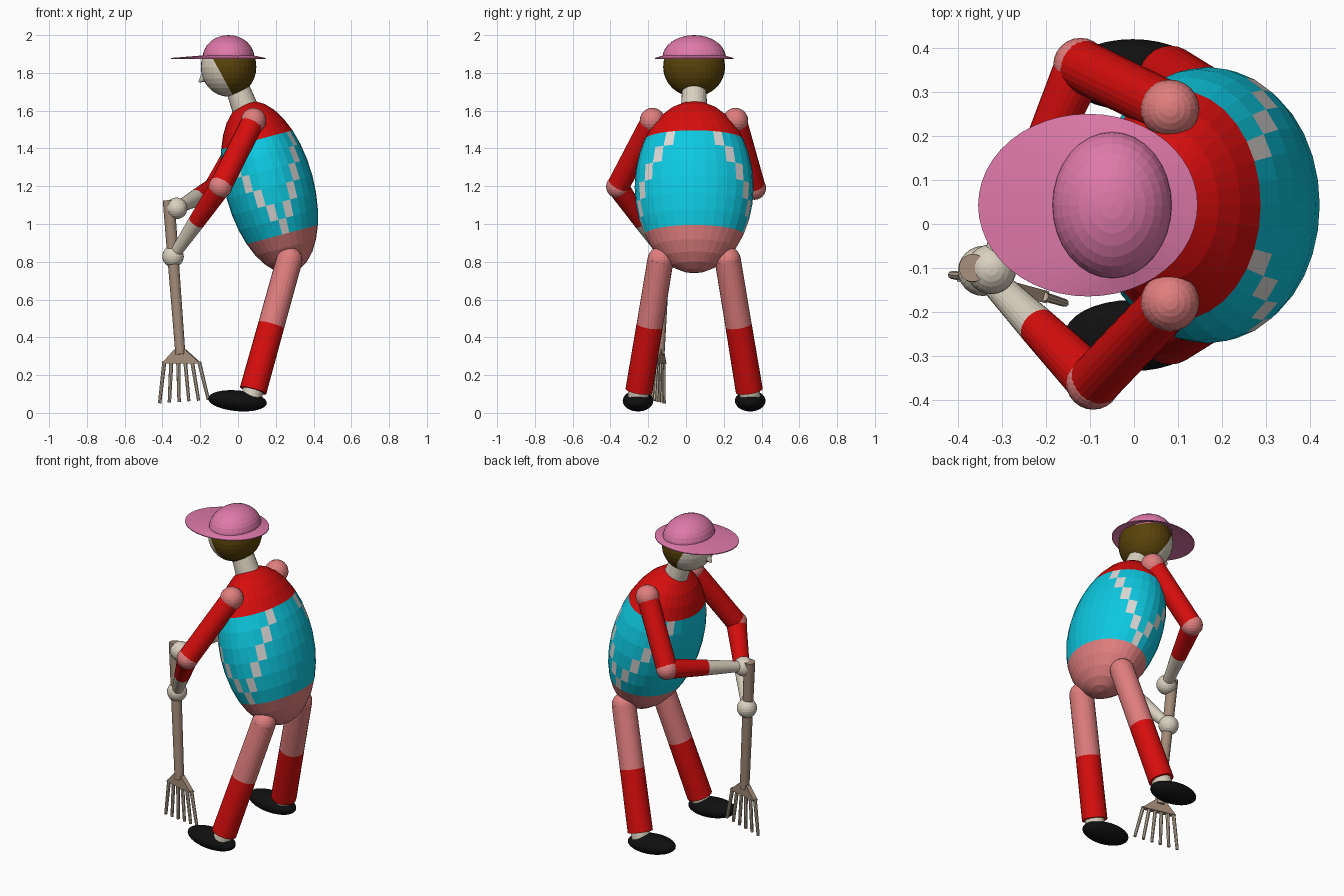
import bpy, bmesh, math
from mathutils import Vector, Matrix

if "Cube" in bpy.data.objects:
    bpy.data.objects.remove(bpy.data.objects["Cube"])

COLOURS = {
    "red": (0.68, 0.004, 0.004), "cyan": (0.004, 0.58, 0.75), "salmon": (0.75, 0.21, 0.21),
    "hat_pink": (0.73, 0.19, 0.40), "hair_brown": (0.10, 0.055, 0.003), "skin": (0.70, 0.63, 0.52),
    "wood": (0.37, 0.26, 0.19), "pale_grey": (0.72, 0.70, 0.68), "black": (0.005, 0.005, 0.005),
    "tine_beige": (0.58, 0.48, 0.36)}
MATS = {}
for n, c in COLOURS.items():
    MATS[n] = bpy.data.materials.new(n)
    MATS[n].diffuse_color = (*c, 1)

MID = 0.043   # y of the figure's mirror plane


def finish(bm, name, *mats, smooth=False):
    bmesh.ops.recalc_face_normals(bm, faces=bm.faces)
    me = bpy.data.meshes.new(name)
    for f in bm.faces:
        f.smooth = smooth
    bm.to_mesh(me)
    bm.free()
    for m in mats:
        me.materials.append(MATS[m])
    ob = bpy.data.objects.new(name, me)
    bpy.context.collection.objects.link(ob)
    return ob


def cone(name, a, b, r1, r2, mat, segs=24):
    """Tapered tube from point a to point b."""
    a, b = Vector(a), Vector(b)
    d = b - a
    bm = bmesh.new()
    bmesh.ops.create_cone(bm, cap_ends=True, segments=segs, radius1=r1, radius2=max(r2, 0.0005), depth=d.length,
                          matrix=Matrix.Translation((a + b) / 2) @ d.to_track_quat('Z', 'Y').to_matrix().to_4x4())
    return finish(bm, name, mat)


def ball_mesh(centre, radii, tilt=0, u=24, v=12):
    bm = bmesh.new()
    m = Matrix.Translation(centre) @ Matrix.Rotation(math.radians(tilt), 4, 'Y') @ Matrix.Diagonal((*radii, 1))
    bmesh.ops.create_uvsphere(bm, u_segments=u, v_segments=v, radius=1)
    return bm, m


def ball(name, centre, radii, mat, tilt=0, u=24, v=12):
    if not isinstance(radii, tuple):
        radii = (radii,) * 3
    bm, m = ball_mesh(centre, radii, tilt, u, v)
    bm.transform(m)
    return finish(bm, name, mat)


# Torso: tilted ellipsoid with yoke, jumper with a V of pale cells per side, and hips
bm, m = ball_mesh((0.167, MID, 1.195), (0.235, 0.315, 0.467), -15, 32, 16)
STEP = 11.25
for f in bm.faces:
    c = f.calc_center_median()
    lat = math.degrees(math.atan2(c.z, math.hypot(c.x, c.y)))
    col = math.floor(abs(math.degrees(math.atan2(c.y, c.x))) / STEP)
    row = math.floor((3 * STEP - lat) / STEP)
    if row < 0:
        f.material_index = 0
    elif row > 5:
        f.material_index = 2
    else:
        f.material_index = 3 if col in (2 + row, 12 - row) else 1
bm.transform(m)
finish(bm, "torso", "red", "cyan", "salmon", "pale_grey")

# Neck, head with hair behind a slanted cut, nose
cone("neck", (0.05, MID, 1.58), (-0.01, MID, 1.74), 0.072, 0.062, "skin")
bm, m = ball_mesh((-0.05, MID, 1.832), (0.147, 0.164, 0.158), 0, 32, 16)
bm.transform(m)
point, normal = Vector((-0.125, MID, 1.86)), Vector((1, 0, 0.55)).normalized()
bmesh.ops.bisect_plane(bm, geom=bm.verts[:] + bm.edges[:] + bm.faces[:], plane_co=point, plane_no=normal)
for f in bm.faces:
    f.material_index = int((f.calc_center_median() - point).dot(normal) > 0)
finish(bm, "head", "skin", "hair_brown")
cone("nose", (-0.165, MID, 1.785), (-0.207, MID, 1.752), 0.035, 0.004, "skin", 12)

# Sun hat: dome and thin, slightly drooping oval brim
bm, m = ball_mesh((-0.05, MID, 1.88), (0.137, 0.168, 0.12), 0, 32, 16)
bmesh.ops.bisect_plane(bm, geom=bm.verts[:] + bm.edges[:] + bm.faces[:], plane_co=(0, 0, 0),
                       plane_no=(0, 0, 1), clear_inner=True)
bm.transform(m)
finish(bm, "hat_crown", "hat_pink")
bm = bmesh.new()
rings = []
for cx, rx, ry, z in ((-0.105, 0.25, 0.208, 1.874), (-0.05, 0.13, 0.16, 1.889),
                      (-0.05, 0.13, 0.16, 1.893), (-0.105, 0.25, 0.208, 1.879)):
    rings.append([bm.verts.new((cx + rx * math.cos(t), MID + ry * math.sin(t), z))
                  for t in (i * math.tau / 48 for i in range(48))])
for k in range(4):
    p, q = rings[k], rings[(k + 1) % 4]
    for i in range(48):
        j = (i + 1) % 48
        bm.faces.new((p[i], p[j], q[j], q[i]))
finish(bm, "hat_brim", "hat_pink")

# Arms: shoulder, sleeve, elbow, half-sleeved forearm, hand
for side, shoulder, elbow, hand in (
        ("right", (0.082, -0.178, 1.548), (-0.093, -0.361, 1.198), (-0.344, -0.107, 0.828)),
        ("left", (0.082, 0.262, 1.548), (-0.122, 0.362, 1.190), (-0.325, -0.103, 1.083))):
    mid = Vector(elbow).lerp(Vector(hand), 0.5)
    ball(side + "_shoulder", shoulder, 0.067, "salmon")
    cone(side + "_upper_arm", shoulder, elbow, 0.06, 0.06, "red")
    ball(side + "_elbow", elbow, 0.062, "salmon")
    cone(side + "_forearm_sleeve", elbow, mid, 0.058, 0.045, "red")
    cone(side + "_forearm", mid, hand, 0.045, 0.029, "skin")
    ball(side + "_hand", hand, 0.057, "skin")

# Legs: thigh, stocking, ankle, shoe
for side, s in (("right", -1), ("left", 1)):
    hip = Vector((0.272, MID + s * 0.178, 0.81))
    ankle = Vector((0.08, MID + s * 0.292, 0.118))
    knee = hip.lerp(ankle, 0.5)
    ball(side + "_hip", hip, 0.069, "salmon")
    cone(side + "_thigh", hip, knee, 0.069, 0.07, "salmon")
    cone(side + "_stocking", knee, ankle, 0.07, 0.072, "red")
    cone(side + "_ankle", ankle, ankle.lerp(hip, -0.1), 0.056, 0.052, "skin")
    ball(side + "_shoe", (-0.003, MID + s * 0.297, 0.064), (0.156, 0.081, 0.055), "black", 5, 32, 16)

# Rake: handle, fan-shaped head plate, tines
cone("rake_handle", (-0.367, -0.1, 1.125), (-0.305, -0.14, 0.31), 0.032, 0.027, "wood", 16)
across = Vector((0.97, -0.24, 0)).normalized()
thick = Vector((0.24, 0.97, 0)).normalized() * 0.014
bm = bmesh.new()
plate = []
for s in (-1, 1):
    plate.append([bm.verts.new(Vector(c) + across * w + thick * s) for c, w in (
        ((-0.307, -0.138, 0.335), -0.03), ((-0.307, -0.138, 0.335), 0.03),
        ((-0.298, -0.142, 0.262), 0.105), ((-0.298, -0.142, 0.262), -0.105))])
    bm.faces.new(plate[-1])
for i in range(4):
    j = (i + 1) % 4
    bm.faces.new((plate[0][i], plate[0][j], plate[1][j], plate[1][i]))
finish(bm, "rake_head", "wood")
for i in range(6):
    t = i / 5 * 2 - 1
    top = Vector((-0.298, -0.142, 0.27)) + across * 0.095 * t
    tip = Vector((-0.286, -0.148, 0.06)) + across * 0.133 * t + Vector((0, 0, 0.009 * t))
    cone(f"rake_tine_{i + 1}", top, tip, 0.011, 0.009, "tine_beige", 8)

for m in bpy.data.materials:
    if m.users and not m.is_grease_pencil:
        m.use_nodes = True
        m.node_tree.nodes["Principled BSDF"].inputs["Base Color"].default_value = m.diffuse_color
